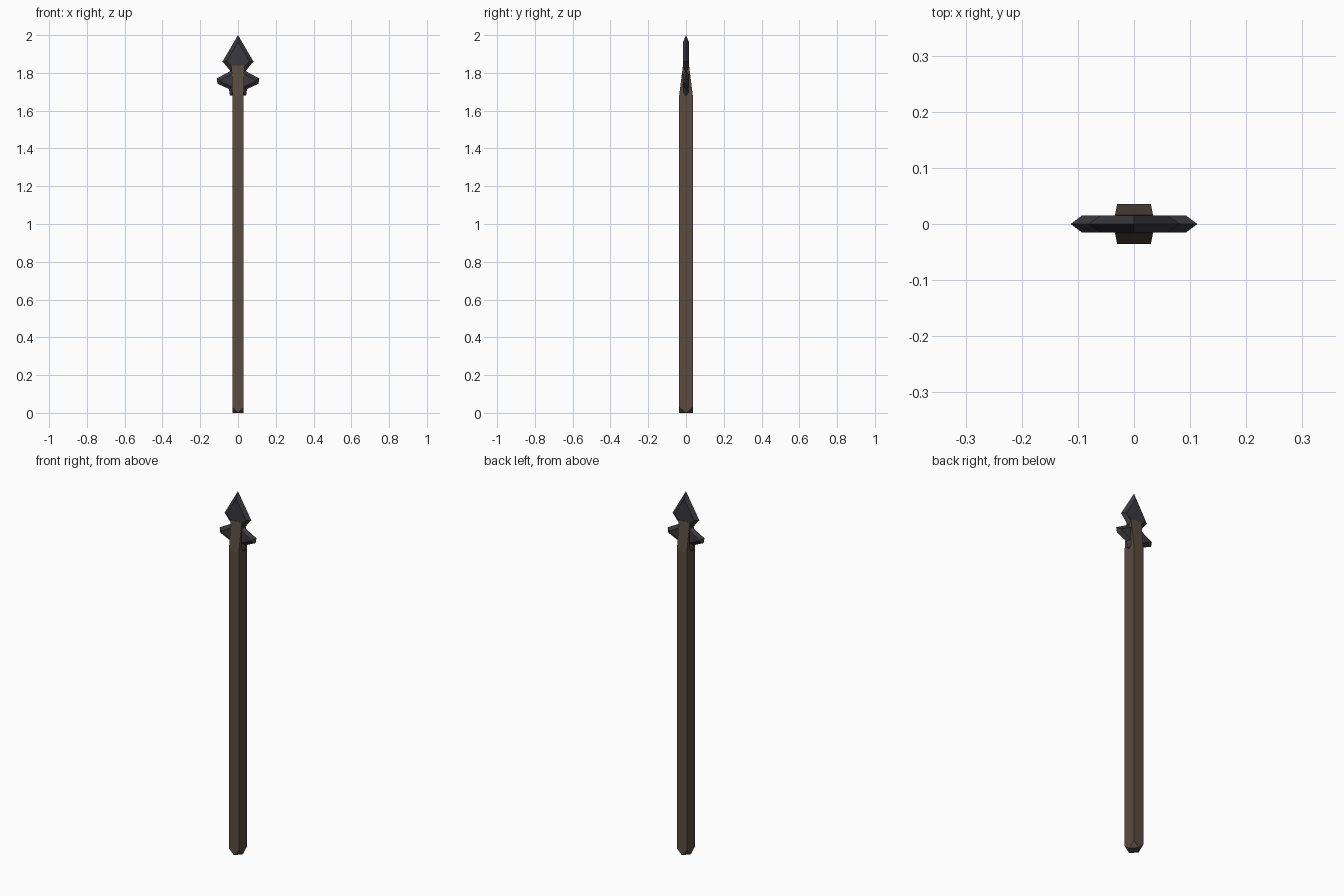
import bpy, bmesh
from mathutils import Vector

if "Cube" in bpy.data.objects:
    bpy.data.objects.remove(bpy.data.objects["Cube"])


def material(name, rgb):
    m = bpy.data.materials.new(name)
    m.diffuse_color = (*rgb, 1)
    m.use_nodes = True
    m.node_tree.nodes["Principled BSDF"].inputs["Base Color"].default_value = m.diffuse_color
    return m


def finish(name, bm, mat):
    bmesh.ops.recalc_face_normals(bm, faces=bm.faces)
    me = bpy.data.meshes.new(name)
    bm.to_mesh(me)
    bm.free()
    me.materials.append(mat)
    ob = bpy.data.objects.new(name, me)
    bpy.context.collection.objects.link(ob)
    return ob


wood = material("dark wood", (0.105, 0.070, 0.050))
iron = material("dark iron", (0.040, 0.040, 0.049))

# Shaft: square pole with cut bottom corners and a wedge-shaped top
bm = bmesh.new()


def ring(x, y, z):
    return [bm.verts.new((sx * x, sy * y, z))
            for sx, sy in ((-1, -1), (1, -1), (1, 1), (-1, 1))]


X, Y = 0.03, 0.036
rings = [ring(X, Y, 0.03), ring(X, Y, 1.68), ring(0.034, 0.016, 1.84)]
mids = [bm.verts.new(p) for p in ((0, -Y, 0), (X, 0, 0), (0, Y, 0), (-X, 0, 0))]
for i in range(4):
    j = (i + 1) % 4
    low, mid, top = rings
    bm.faces.new((low[i], mids[i], low[j], mid[j], mid[i]))
    bm.faces.new((mid[i], mid[j], top[j], top[i]))
    bm.faces.new((low[i], mids[i - 1], mids[i]))
bm.faces.new(mids)
bm.faces.new(rings[2])
finish("shaft", bm, wood)

# Spear head: mirrored outline with a sharp edge bevelled up to flat cheeks
half = [(0.082, 1.86), (0.04, 1.81), (0.113, 1.77), (0.108, 1.742),
        (0.048, 1.715), (0.043, 1.68)]
outline = [(0, 2.0)] + half + [(-x, z) for x, z in reversed(half)]
outline = [Vector(p) for p in outline]
THICK, BEVEL = 0.015, 0.018


def inset(i):
    a, b, c = outline[i - 1], outline[i], outline[(i + 1) % len(outline)]
    d1, d2 = (b - a).normalized(), (c - b).normalized()
    n1, n2 = Vector((d1.y, -d1.x)), Vector((d2.y, -d2.x))
    return b + (n1 + n2) * (BEVEL / (1 + n1.dot(n2)))


bm = bmesh.new()
edge = [bm.verts.new((p.x, 0, p.y)) for p in outline]
n = len(outline)
for side in (-1, 1):
    cheek = []
    for i in range(n):
        p = inset(i)
        cheek.append(bm.verts.new((p.x, side * THICK, p.y)))
    bm.faces.new(cheek)
    for i in range(n):
        j = (i + 1) % n
        bm.faces.new((edge[i], edge[j], cheek[j], cheek[i]))
finish("spear_head", bm, iron)
